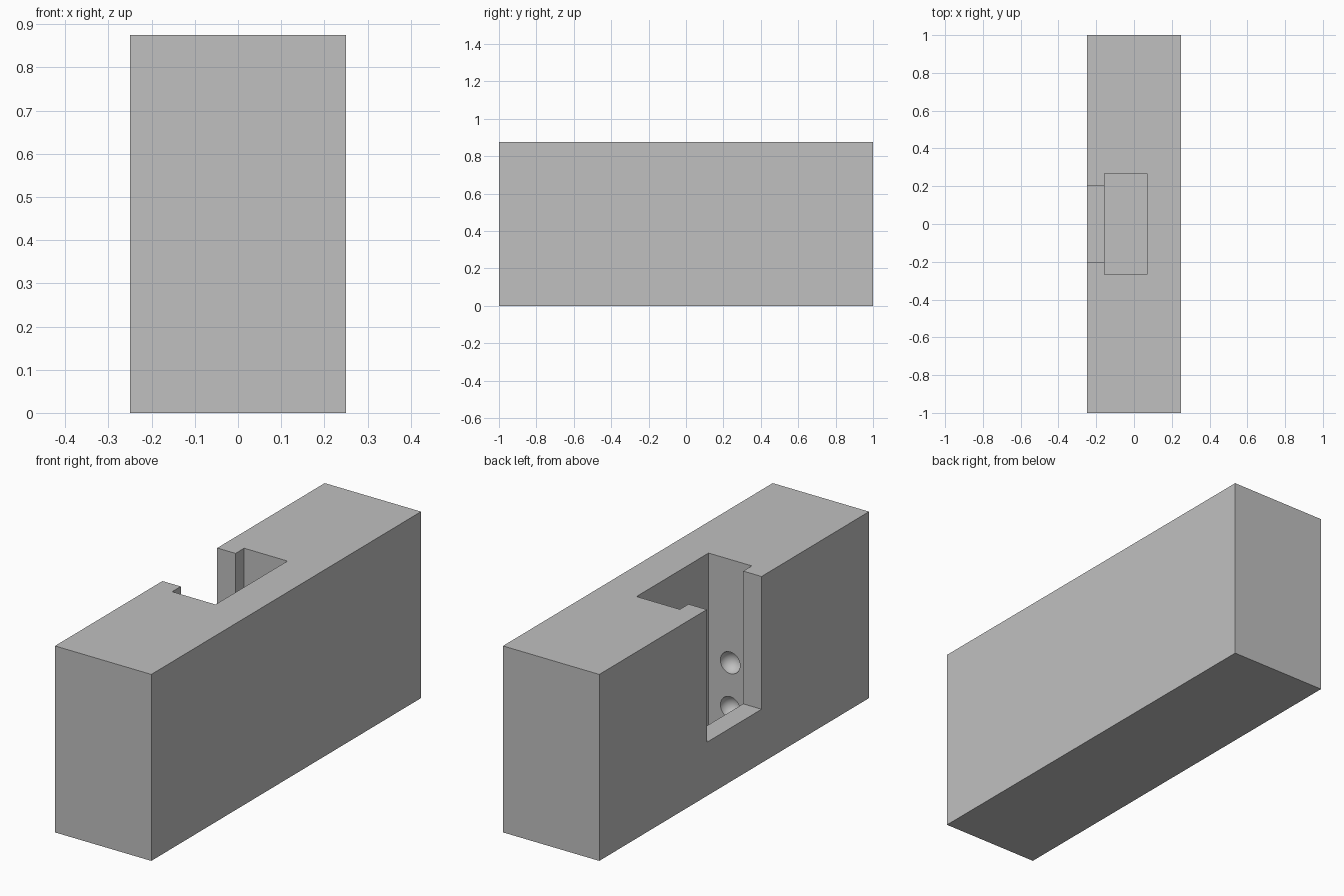
import bpy, math

cube = bpy.data.objects.get("Cube")
if cube:
    bpy.data.objects.remove(cube, do_unlink=True)

grey = bpy.data.materials.new("plain grey")
grey.use_nodes = True
colour = (0.53, 0.53, 0.53, 1)
grey.diffuse_color = colour
grey.node_tree.nodes["Principled BSDF"].inputs["Base Color"].default_value = colour


def box(name, x, y, z):
    """Box spanning the given (low, high) ranges."""
    spans = (x, y, z)
    bpy.ops.mesh.primitive_cube_add(size=1, location=[sum(s) / 2 for s in spans])
    ob = bpy.context.object
    ob.name = name
    ob.scale = [s[1] - s[0] for s in spans]
    bpy.ops.object.transform_apply(location=True, rotation=True, scale=True)
    ob.data.materials.append(grey)
    return ob


def cut(body, cutter):
    """Subtract the cutter from the body and discard it."""
    mod = body.modifiers.new("cut", 'BOOLEAN')
    mod.operation = 'DIFFERENCE'
    mod.solver = 'EXACT'
    mod.object = cutter
    bpy.context.view_layer.objects.active = body
    bpy.ops.object.modifier_apply(modifier=mod.name)
    bpy.data.objects.remove(cutter, do_unlink=True)


# Solid block
block = box("slotted_block", (-0.25, 0.25), (-1, 1), (0, 0.875))

# Wide pocket open at the top, and the narrower neck opening through the side
pocket_x, pocket_y, neck_y = (-0.155, 0.07), 0.267, 0.203
cut(block, box("pocket_cutter", pocket_x, (-pocket_y, pocket_y), (0.05, 1)))
cut(block, box("neck_cutter", (-0.35, -0.1), (-neck_y, neck_y), (0.252, 1)))

# Round dimples in both end walls of the pocket
for side in (-1, 1):
    for z in (0.18, 0.39):
        bpy.ops.mesh.primitive_uv_sphere_add(
            segments=32, ring_count=16, radius=0.051,
            location=(sum(pocket_x) / 2, side * pocket_y, z))
        dimple = bpy.context.object
        dimple.data.materials.append(grey)
        cut(block, dimple)

# Smooth dimples, sharp block edges
bpy.ops.object.select_all(action='DESELECT')
block.select_set(True)
bpy.context.view_layer.objects.active = block
bpy.ops.object.shade_smooth_by_angle(angle=math.radians(30))
